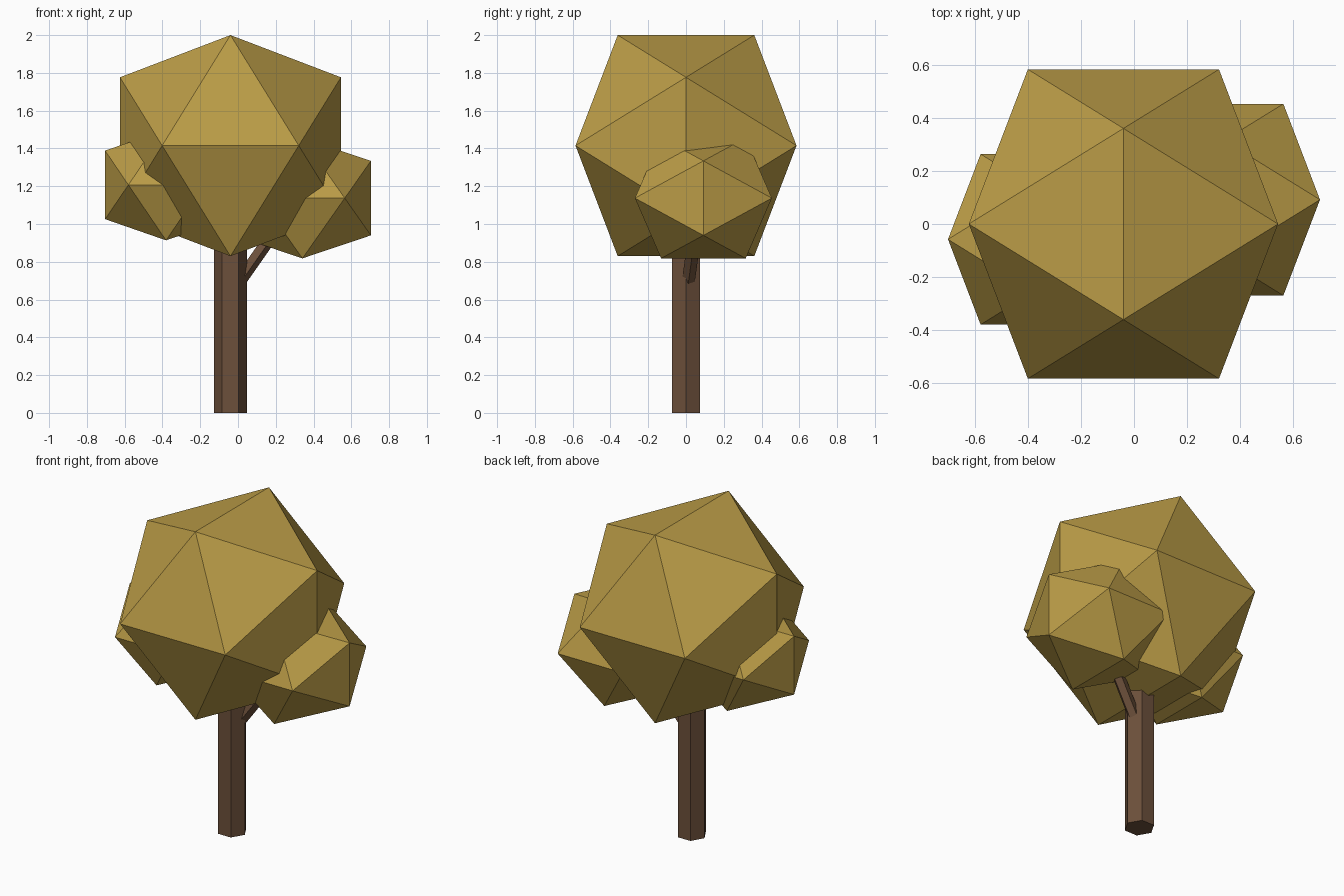
import bpy, bmesh, math
from mathutils import Vector

if "Cube" in bpy.data.objects:
    bpy.data.objects.remove(bpy.data.objects["Cube"])


def material(name, rgb):
    m = bpy.data.materials.new(name)
    m.diffuse_color = (*rgb, 1)
    m.use_nodes = True
    m.node_tree.nodes["Principled BSDF"].inputs["Base Color"].default_value = m.diffuse_color
    return m


LEAF = material("golden leaves", (0.49, 0.33, 0.062))
BARK = material("brown bark", (0.15, 0.08, 0.043))
GOLDEN = (1 + math.sqrt(5)) / 2


def finish(name, bm, mat):
    bmesh.ops.recalc_face_normals(bm, faces=bm.faces)
    mesh = bpy.data.meshes.new(name)
    bm.to_mesh(mesh)
    bm.free()
    mesh.materials.append(mat)
    obj = bpy.data.objects.new(name, mesh)
    bpy.context.collection.objects.link(obj)
    return obj


def leaf_clump(name, center, reach, squash=1.0):
    """Icosahedron standing on an edge; reach is its half width."""
    bm = bmesh.new()
    a, b = reach / GOLDEN, reach
    for s in (-1, 1):
        for t in (-1, 1):
            for p in ((0, s * a, t * b), (s * b, 0, t * a), (s * a, t * b, 0)):
                bm.verts.new(Vector(center) + Vector((p[0], p[1], p[2] * squash)))
    bmesh.ops.convex_hull(bm, input=bm.verts[:])
    finish(name, bm, LEAF)


def limb(name, start, end, radius, sides):
    """Straight prism between two points."""
    start, end = Vector(start), Vector(end)
    axis = end - start
    bm = bmesh.new()
    bmesh.ops.create_cone(bm, cap_ends=True, segments=sides, radius1=radius,
                          radius2=radius, depth=axis.length)
    # Put a corner on the +x side
    first = min((v.co for v in bm.verts), key=lambda c: abs(math.atan2(c.y, c.x)))
    turn = -math.atan2(first.y, first.x)
    obj = finish(name, bm, BARK)
    obj.rotation_mode = 'QUATERNION'
    spin = Vector((0, 0, 1)).rotation_difference(axis)
    obj.rotation_quaternion = spin
    for v in obj.data.vertices:
        x, y = v.co.x, v.co.y
        v.co.x = x * math.cos(turn) - y * math.sin(turn)
        v.co.y = x * math.sin(turn) + y * math.cos(turn)
    obj.location = (start + end) / 2


# Trunk and side branch
limb("trunk", (-0.04, 0, 0), (-0.04, 0, 1.0), 0.087, 6)
limb("branch", (-0.03, 0.005, 0.645), (0.25, 0.06, 1.045), 0.036, 5)

# Crown and the two smaller clumps
leaf_clump("crown", (-0.04, 0, 1.415), 0.585)
leaf_clump("right_clump", (0.341, 0.092, 1.137), 0.3625, 0.88)
leaf_clump("left_clump", (-0.381, -0.058, 1.207), 0.3225, 0.91)
